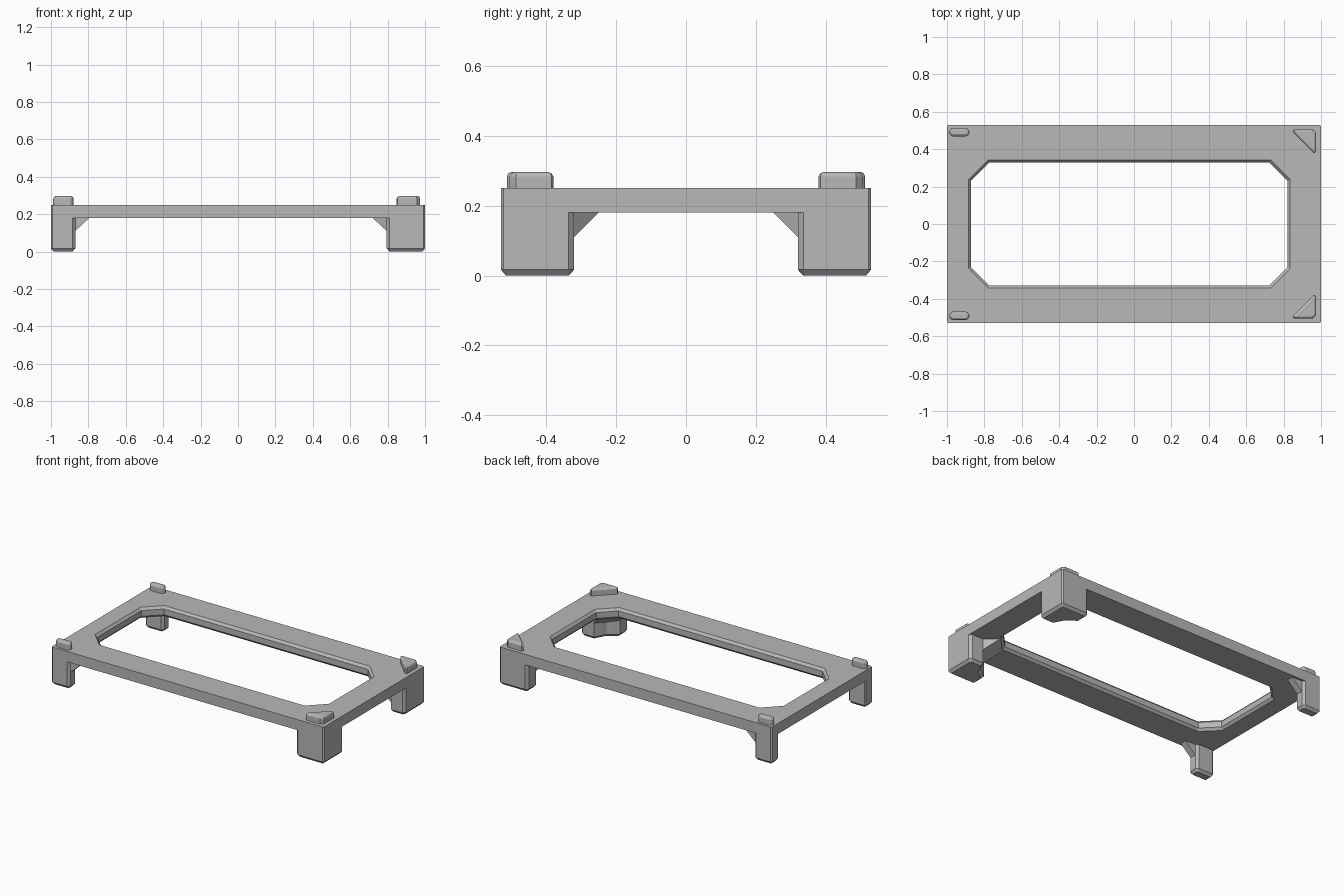
import bpy, bmesh
from mathutils import Vector

if "Cube" in bpy.data.objects:
    bpy.data.objects.remove(bpy.data.objects["Cube"], do_unlink=True)

TOP, UNDER = 0.25, 0.18          # frame plate heights
HX, HY = 1.0, 0.53               # frame half sizes

grey = bpy.data.materials.new("plain grey")
grey.use_nodes = True
grey.diffuse_color = (0.48, 0.48, 0.48, 1)
bsdf = next(n for n in grey.node_tree.nodes if n.type == 'BSDF_PRINCIPLED')
bsdf.inputs["Base Color"].default_value = grey.diffuse_color


def rect(x0, x1, y0, y1):
    return [(x0, y0), (x1, y0), (x1, y1), (x0, y1)]


def cut(points, sizes):
    """Chamfer the corners of an outline; one size per corner, 0 keeps it."""
    out = []
    for i, size in enumerate(sizes):
        p, a, b = (Vector(points[j % len(points)]) for j in (i, i - 1, i + 1))
        if size:
            out += [p + (a - p).normalized() * size, p + (b - p).normalized() * size]
        else:
            out.append(p)
    return out


def inset(points, d):
    """Move a counter-clockwise outline inwards by d."""
    out = []
    pts = [Vector(p) for p in points]
    for i, p in enumerate(pts):
        e = (p - pts[i - 1]).normalized()
        f = (pts[(i + 1) % len(pts)] - p).normalized()
        n, m = Vector((-e.y, e.x)), Vector((-f.y, f.x))
        out.append(p + (n + m) * d / (1 + n.dot(m)))
    return out


def loft(name, layers, side=1, ring=False):
    """Skin stacked (outline, z) layers; side mirrors in y, ring closes the tube."""
    bm = bmesh.new()
    loops = [[bm.verts.new((p[0], p[1] * side, z)) for p in pts] for pts, z in layers]
    pairs = list(zip(loops, loops[1:]))
    if ring:
        pairs.append((loops[-1], loops[0]))
    else:
        bm.faces.new(loops[0])
        bm.faces.new(loops[-1])
    for a, b in pairs:
        for i in range(len(a)):
            j = (i + 1) % len(a)
            bm.faces.new((a[i], a[j], b[j], b[i]))
    return finish(name, bm)


def finish(name, bm):
    bmesh.ops.recalc_face_normals(bm, faces=bm.faces)
    mesh = bpy.data.meshes.new(name)
    bm.to_mesh(mesh)
    bm.free()
    mesh.materials.append(grey)
    obj = bpy.data.objects.new(name, mesh)
    bpy.context.collection.objects.link(obj)
    return obj


def wedge(name, a, b, reach, side):
    """Sloped brace with edge a-b on the leg, rising along reach to the plate."""
    a, b, reach = Vector(a), Vector(b), Vector(reach)
    bm = bmesh.new()
    ends = []
    for p in (a, b):
        back, tip = p - reach * 0.4, p + reach
        ends.append([bm.verts.new((q.x, q.y * side, z)) for q, z in
                     ((back, 0.082), (tip, UNDER), (back, UNDER))])
    for e in ends:
        bm.faces.new(e)
    for i in range(3):
        j = (i + 1) % 3
        bm.faces.new((ends[0][i], ends[0][j], ends[1][j], ends[1][i]))
    finish(name, bm)


# Plate with a chamfered eight-sided opening
outer = cut(rect(-HX, HX, -HY, HY), [0.008] * 4)
opening = cut(rect(-0.885, 0.835, -0.342, 0.342), [0.105] * 4)
throat = inset(opening, 0.014)
loft("frame_plate", [(outer, UNDER), (outer, TOP), (opening, TOP), (throat, TOP - 0.016),
                     (throat, UNDER + 0.016), (opening, UNDER)], ring=True)

# Outlines for the front corners; the back ones are mirrored
wide_a, wide_b = (0.795, -0.44), (0.9, -0.32)
wide_leg = cut([(0.795, -HY), (HX, -HY), (HX, -0.32), wide_b,
                (0.875, -0.365), (0.861, -0.393), (0.835, -0.409), wide_a],
               [0.016, 0.008, 0.016, 0, 0, 0, 0, 0])
narrow_leg = cut(rect(-HX, -0.87, -HY, -0.455), [0.008, 0.015, 0.015, 0.008])
wide_peg = cut([(0.836, -0.505), (0.974, -0.505), (0.974, -0.367)], [0.018] * 3)
narrow_peg = cut(cut(rect(-0.988, -0.88, -0.513, -0.469), [0.014] * 4), [0.005] * 8)

for word, side in (("front", 1), ("back", -1)):
    for width, leg, peg in (("wide", wide_leg, wide_peg), ("narrow", narrow_leg, narrow_peg)):
        loft(f"{word}_{width}_leg", [(inset(leg, 0.015), 0), (leg, 0.017), (leg, UNDER)], side)
        loft(f"{word}_{width}_peg", [(peg, TOP - 0.01), (peg, 0.284), (inset(peg, 0.004), 0.292),
                                     (inset(peg, 0.011), 0.296)], side)
    wedge(f"{word}_wide_brace", wide_a, wide_b, (-0.075, 0.07), side)
    wedge(f"{word}_narrow_brace", (-0.87, -0.515), (-0.87, -0.47), (0.075, 0), side)
